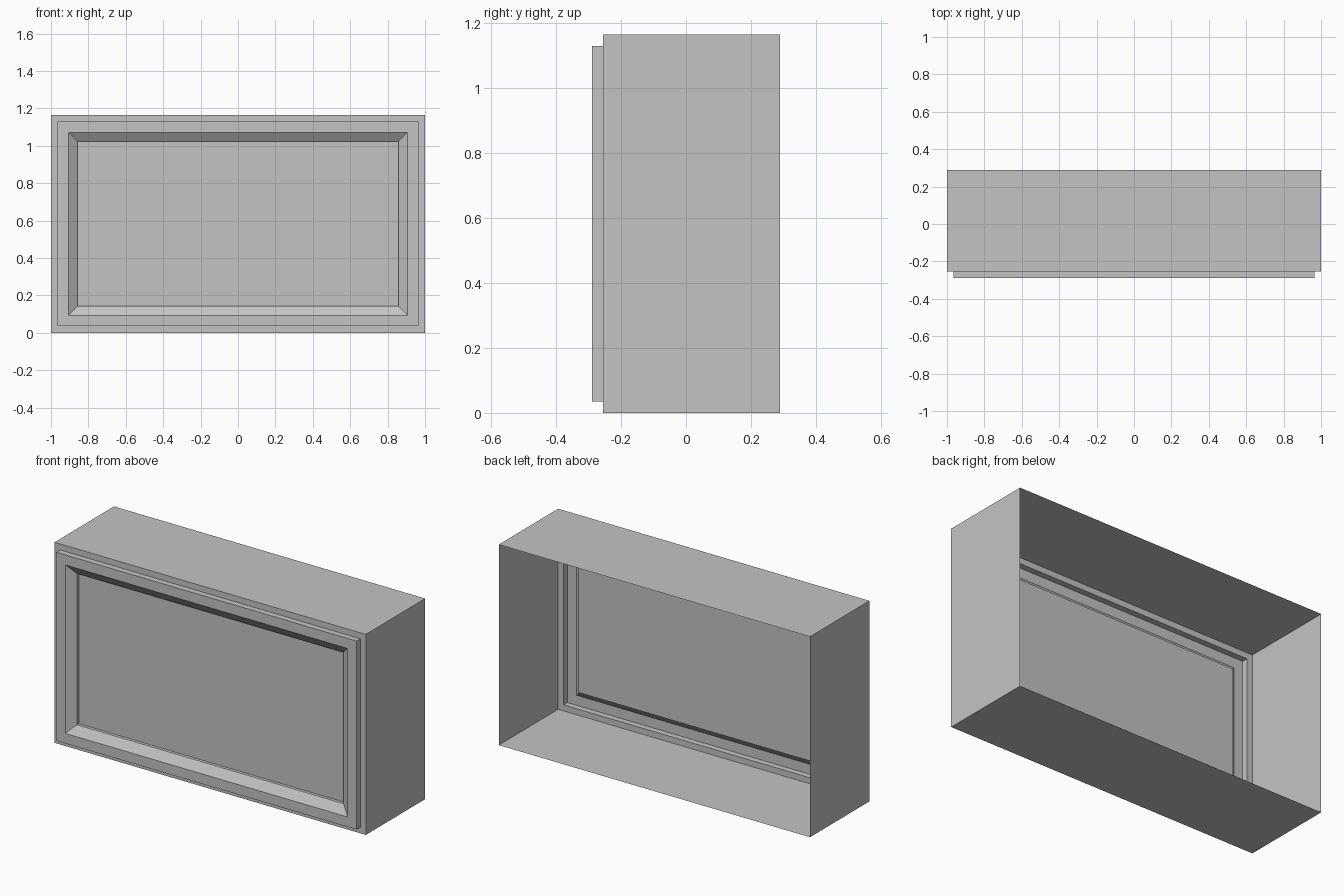
import bpy
import bmesh

if "Cube" in bpy.data.objects:
    bpy.data.objects.remove(bpy.data.objects["Cube"], do_unlink=True)

GREY = (0.55, 0.55, 0.55, 1.0)
material = bpy.data.materials.new("plain grey")
material.diffuse_color = GREY
material.use_nodes = True
material.node_tree.nodes["Principled BSDF"].inputs["Base Color"].default_value = GREY

HEIGHT = 1.165


def nested_shell(name, steps, filled=False):
    """Join rectangular loops, given as (inset from outer edge, y)."""
    bm = bmesh.new()
    loops = []
    for inset, y in steps:
        w, low, high = 1 - inset, inset, HEIGHT - inset
        corners = ((-w, low), (w, low), (w, high), (-w, high))
        loops.append([bm.verts.new((x, y, z)) for x, z in corners])
    for outer, inner in zip(loops, loops[1:]):
        for i in range(4):
            j = (i + 1) % 4
            bm.faces.new((outer[i], outer[j], inner[j], inner[i]))
    if filled:
        bm.faces.new(loops[-1])
    mesh = bpy.data.meshes.new(name)
    bm.to_mesh(mesh)
    bm.free()
    mesh.materials.append(material)
    obj = bpy.data.objects.new(name, mesh)
    bpy.context.collection.objects.link(obj)
    return obj


BACK, LIP, FRONT, PANEL = 0.29, -0.255, -0.29, -0.237

# Open-backed box with a narrow lip around its front
nested_shell("casing", [(0, BACK), (0, LIP), (0.035, LIP)])

# Raised border with a bevelled inner edge
nested_shell("front_frame", [(0.035, LIP), (0.035, FRONT), (0.093, FRONT), (0.143, LIP)])

# Recessed flat panel with its short side walls
nested_shell("front_panel", [(0.143, LIP), (0.143, PANEL)], filled=True)
